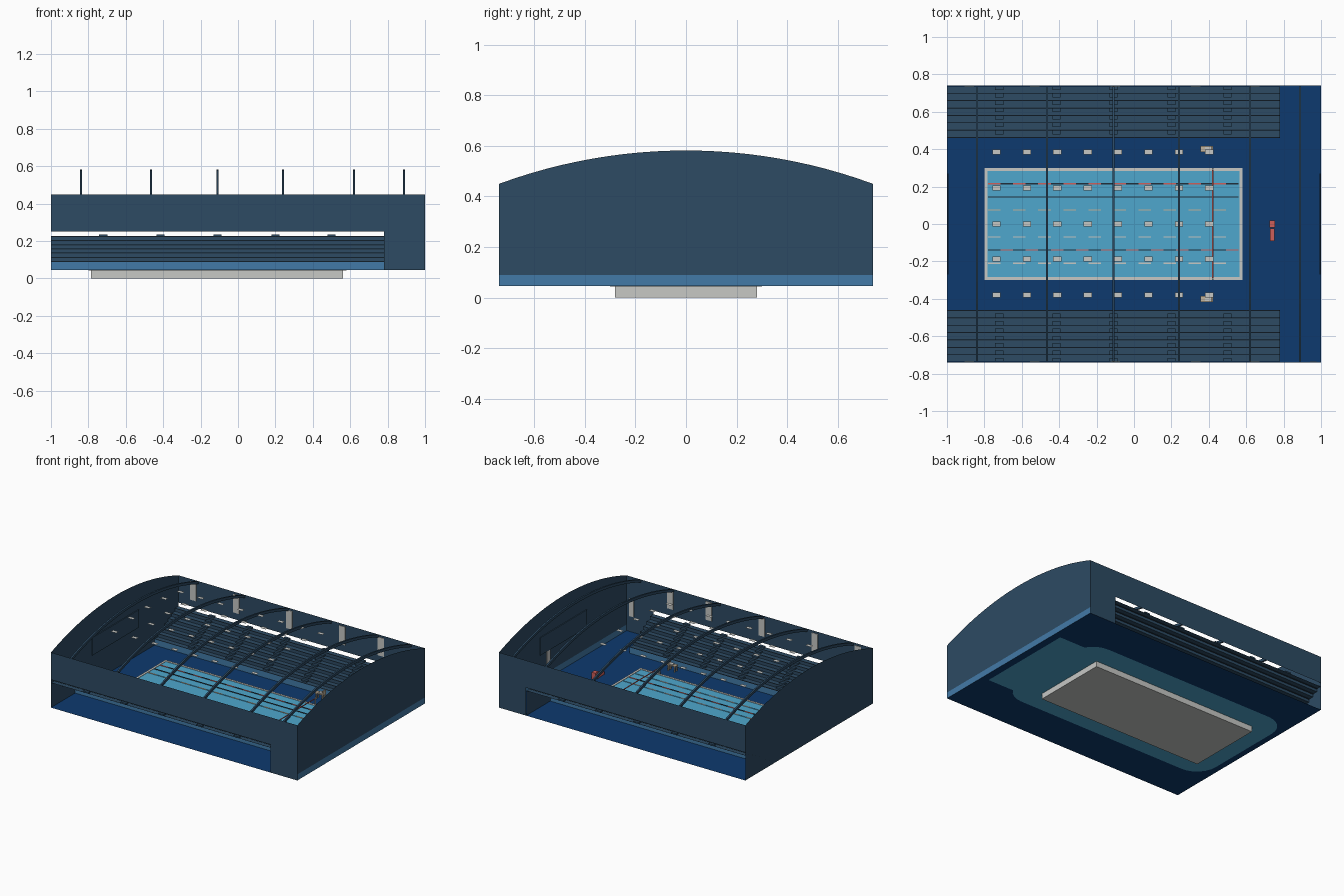
import bpy, bmesh, math

cube = bpy.data.objects.get("Cube")
if cube:
    bpy.data.objects.remove(cube, do_unlink=True)


def material(name, r, g, b):
    m = bpy.data.materials.new(name)
    m.use_nodes = True
    m.diffuse_color = (r, g, b, 1)
    m.node_tree.nodes["Principled BSDF"].inputs["Base Color"].default_value = (r, g, b, 1)
    return m


STEEL = material("steel_blue", .026, .069, .125)
NAVY = material("floor_blue", .004, .042, .156)
SKY = material("light_blue", .055, .195, .39)
WATER = material("water_blue", .077, .386, .61)
PALE = material("pale_grey", .57, .58, .56)
RED = material("salmon_red", .61, .114, .102)
TAN = material("tan", .55, .46, .34)
DARK = material("dark_slate", .013, .026, .042)

# Overall layout
L, W = 1.0, .74
FLOOR, EAVE, RIDGE = .045, .45, .582
STAND_END, STAND_IN = .78, .46
RADIUS = (W ** 2 + (RIDGE - EAVE) ** 2) / (2 * (RIDGE - EAVE))


def arch(y):
    return RIDGE - RADIUS + math.sqrt(RADIUS ** 2 - y * y)


def finish(name, bm, *mats):
    me = bpy.data.meshes.new(name)
    bm.to_mesh(me)
    bm.free()
    for m in mats:
        me.materials.append(m)
    ob = bpy.data.objects.new(name, me)
    bpy.context.collection.objects.link(ob)
    return ob


def face(bm, pts, index=0):
    f = bm.faces.new([bm.verts.new(p) for p in pts])
    f.material_index = index
    return f


def box(bm, x0, x1, y0, y1, z0, z1):
    vs = bmesh.ops.create_cube(bm, size=1)["verts"]
    for v in vs:
        v.co = (x1 if v.co.x > 0 else x0, y1 if v.co.y > 0 else y0, z1 if v.co.z > 0 else z0)


def boxes(name, mat, items):
    bm = bmesh.new()
    for it in items:
        box(bm, *it)
    return finish(name, bm, mat)


def flat(name, mat, x0, x1, y0, y1, z):
    bm = bmesh.new()
    face(bm, [(x0, y0, z), (x1, y0, z), (x1, y1, z), (x0, y1, z)])
    return finish(name, bm, mat)


# Floor slab sheet
flat("floor", NAVY, -L, L, -W, W, FLOOR)

# Rounded deck underlay with a narrower tab at the entrance end
bm = bmesh.new()
r, x0, x1, h = .16, -.95, .76, .45
pts = []
for cx, cy, start in ((x1 - r, -h + r, -90), (x1 - r, h - r, 0), (x0 + r, h - r, 90), (x0 + r, -h + r, 180)):
    for k in range(7):
        a = math.radians(start + k * 15)
        pts.append((cx + r * math.cos(a), cy + r * math.sin(a), .041))
face(bm, pts[::-1])
face(bm, [(.6, -.37, .0405), (.6, .37, .0405), (.95, .37, .0405), (.95, -.37, .0405)])
finish("deck_underlay", bm, WATER)

# Pool basin, coping and water
boxes("pool_basin", PALE, [(-.785, .562, -.282, .282, 0, .043)])
boxes("pool_coping", PALE, [(-.80, .58, s * .292 - .008, s * .292 + .008, .043, .052) for s in (-1, 1)]
      + [(x - .008, x + .008, -.284, .284, .043, .052) for x in (-.792, .572)])
flat("pool_water", WATER, -.785, .565, -.285, .285, .049)

# Lane ropes: alternating floats
lanes = [(.215, RED, DARK), (.145, DARK, DARK), (.075, TAN, WATER),
         (-.07, PALE, WATER), (-.14, DARK, RED), (-.21, PALE, WATER)]
for n, (y, first, second) in enumerate(lanes):
    for tag, mat, off in (("a", first, 0), ("b", second, 1)):
        boxes(f"lane_rope_{n + 1}{tag}", mat,
              [(-.78 + .067 * k, -.78 + .067 * (k + 1), y - .003, y + .003, .048, .053)
               for k in range(20) if k % 2 == off])

# Turning flag line on two poles
boxes("flag_line", RED, [(.418, .424, -.29, .29, .095, .099)])
boxes("flag_poles", PALE, [(.417, .425, y - .004, y + .004, FLOOR, .1) for y in (-.295, .295)])

# End walls with arched tops; the entrance end has a light base band
for name, x, base in (("right_end_wall", -L, FLOOR), ("left_end_wall", L, .09)):
    bm = bmesh.new()
    ys = [-W + 2 * W * k / 24 for k in range(25)]
    top = [(x, y, arch(y)) for y in ys]
    loop = [(x, W, base), (x, -W, base)] + top
    face(bm, loop if x < 0 else loop[::-1])
    finish(name, bm, STEEL)
bm = bmesh.new()
face(bm, [(L, -W, FLOOR), (L, W, FLOOR), (L, W, .09), (L, -W, .09)])
finish("end_wall_base_band", bm, SKY)

TREADS = 7
RISE, DEPTH = .0225, (W - .004 - STAND_IN) / 7
for s, side in ((-1, "front"), (1, "back")):
    # Long wall, open below behind the seating
    bm = bmesh.new()
    y = s * W
    loop = [(-L, y, .25), (STAND_END, y, .25), (STAND_END, y, FLOOR), (L, y, FLOOR), (L, y, EAVE), (-L, y, EAVE)]
    face(bm, loop if s < 0 else loop[::-1])
    finish(side + "_wall", bm, STEEL)

    # Stepped seating sheet, light first riser
    profile = [(STAND_IN, FLOOR)]
    for k in range(TREADS):
        z = .09 + k * RISE
        profile += [(STAND_IN + k * DEPTH, z), (STAND_IN + (k + 1) * DEPTH, z)]
    bm = bmesh.new()
    for k, ((ya, za), (yb, zb)) in enumerate(zip(profile, profile[1:])):
        q = [(-L, s * ya, za), (STAND_END, s * ya, za), (STAND_END, s * yb, zb), (-L, s * yb, zb)]
        face(bm, q if s > 0 else q[::-1], 1 if k == 0 else 0)
    end = [(STAND_END, s * a, b) for a, b in profile] + [(STAND_END, s * profile[-1][0], FLOOR)]
    face(bm, end if s < 0 else end[::-1])
    finish(side + "_stand", bm, STEEL, SKY)

    # Dark nosings along each row and aisle half steps
    nosings, steps = [], []
    for k in range(TREADS):
        ya, z = STAND_IN + k * DEPTH, .09 + k * RISE
        a, b = sorted((s * ya, s * (ya + .005)))
        nosings.append((-L, STAND_END, a, b, z - .003, z + .001))
        a, b = sorted((s * (ya + DEPTH * .5), s * (ya + DEPTH)))
        for x in (-.72, -.415, -.11, .2, .5):
            steps.append((x - .022, x + .022, a, b, z, z + .0105))
    boxes(side + "_row_nosings", DARK, nosings)
    boxes(side + "_aisle_steps", STEEL, steps)

    # Tall window plates on the inside of the wall
    a, b = sorted((s * (W - .002), s * (W - .006)))
    boxes(side + "_windows", PALE, [(x - .025, x + .025, a, b, .30, .435) for x in (-.88, -.53, -.1, .33, .645)])

    # Lifeguard chair
    c = s * .4
    boxes(side + "_chair_frame", TAN, [(.36 + dx, .368 + dx, c + dy - .004, c + dy + .004, FLOOR, .085)
                                       for dx in (0, .05) for dy in (-.012, .012)]
          + [(.355, .423, c - .016, c + .016, .083, .09), (.415, .423, c - .016, c + .016, .09, .115)])
    boxes(side + "_chair_seat", PALE, [(.38, .412, c - .012, c + .012, .09, .096)])

# Doors and thin end wall boards
boxes("entrance_panels", PALE, [(L - .006, L - .002, .15, .19, .15, .26),
                                (.94, .975, -W + .002, -W + .006, .16, .29)])
boxes("end_boards", STEEL, [(s * (L - .005) - .003, s * (L - .005) + .003, -.27, .27, .25, .38) for s in (-1, 1)])

# Arched roof beams
bm = bmesh.new()
for x in (-.84, -.465, -.11, .24, .62, .888):
    rings = []
    for k in range(25):
        y = -.735 + 1.47 * k / 24
        z = arch(y)
        rings.append([bm.verts.new(p) for p in ((x - .006, y, z), (x + .006, y, z),
                                                (x + .006, y, z - .02), (x - .006, y, z - .02))])
    for a, b in zip(rings, rings[1:]):
        for i in range(4):
            j = (i + 1) % 4
            bm.faces.new((a[i], a[j], b[j], b[i]))
    bm.faces.new(rings[0][::-1])
    bm.faces.new(rings[-1])
bmesh.ops.recalc_face_normals(bm, faces=bm.faces)
finish("roof_beams", bm, STEEL)

# Ceiling lamps: flat plates following the roof curve
bm = bmesh.new()
for i in range(8):
    for y in (-.38, -.187, 0, .193, .385):
        x, z = -.735 + i * .1625, arch(y) - .012
        face(bm, [(x - .022, y - .014, z), (x + .022, y - .014, z), (x + .022, y + .014, z), (x - .022, y + .014, z)])
finish("ceiling_lamps", bm, PALE)

# Red bench near the entrance
boxes("red_bench", RED, [(.726, .752, -.09, -.025, FLOOR, .07), (.724, .754, -.018, .018, FLOOR, .095)])
